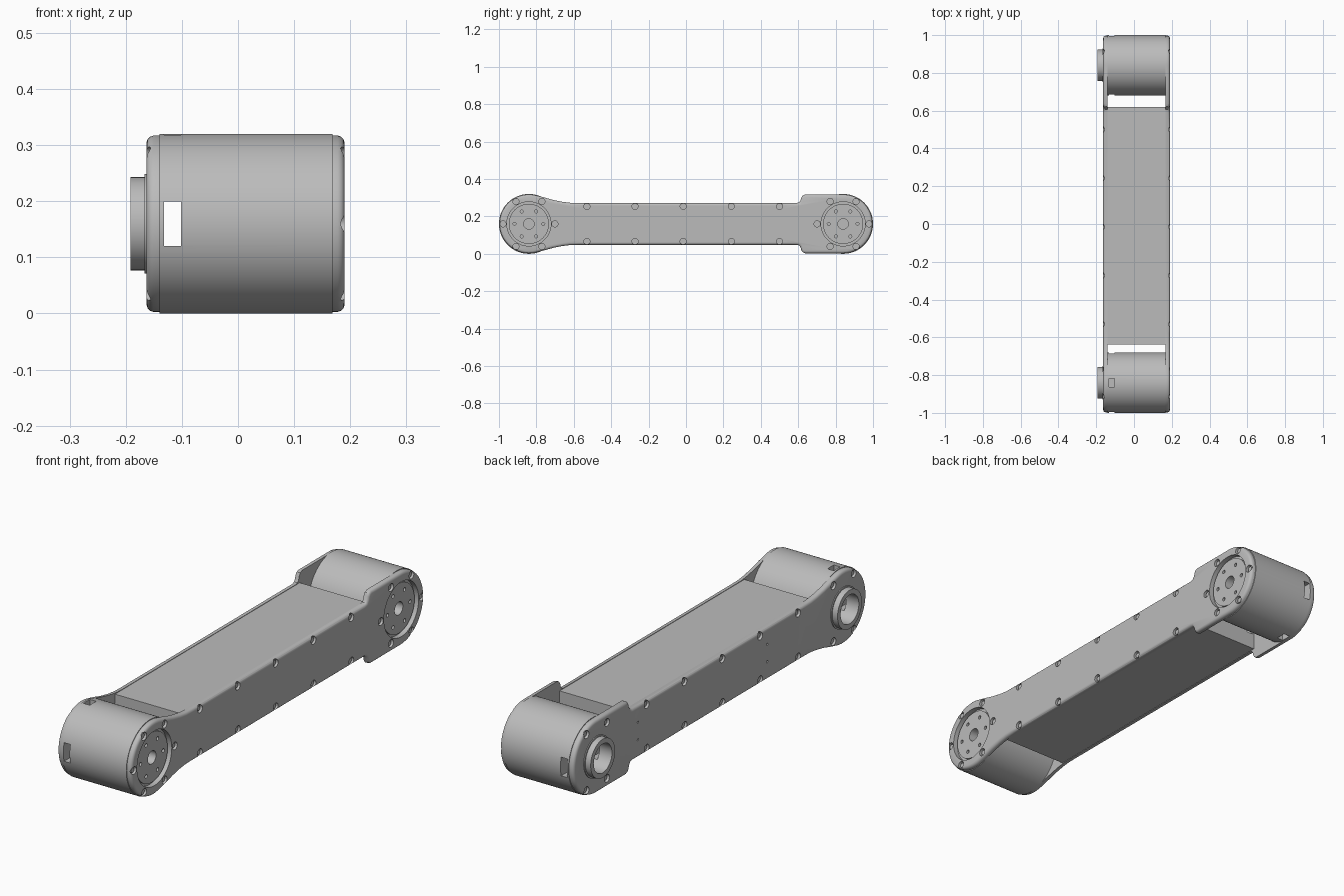
import bpy, bmesh, math
from mathutils import Matrix, Vector

if "Cube" in bpy.data.objects:
    bpy.data.objects.remove(bpy.data.objects["Cube"])

grey = bpy.data.materials.new("machined grey")
grey.use_nodes = True
COLOUR = (0.5, 0.5, 0.5, 1)
grey.diffuse_color = COLOUR
grey.node_tree.nodes["Principled BSDF"].inputs["Base Color"].default_value = COLOUR

MID = 0.16                   # height of the centre line
END = 0.84                   # distance of each joint axis from the middle
LEFT, RIGHT = 0.168, -0.14   # inner faces of the side plates
SIXTHS = [math.radians(a) for a in range(0, 360, 60)]


def cylinder(bm, x0, x1, y, z, r, seg=32):
    place = Matrix.Translation(((x0 + x1) / 2, y, z)) @ Matrix.Rotation(math.pi / 2, 4, 'Y')
    bmesh.ops.create_cone(bm, cap_ends=True, segments=seg, radius1=r, radius2=r,
                          depth=abs(x1 - x0), matrix=place)


def box(bm, lo, hi):
    lo, hi = Vector(lo), Vector(hi)
    place = Matrix.Translation((lo + hi) / 2) @ Matrix.Diagonal((*(hi - lo), 1))
    bmesh.ops.create_cube(bm, size=1, matrix=place)


def make(name, bm):
    bmesh.ops.recalc_face_normals(bm, faces=bm.faces)
    mesh = bpy.data.meshes.new(name)
    bm.to_mesh(mesh)
    bm.free()
    obj = bpy.data.objects.new(name, mesh)
    bpy.context.collection.objects.link(obj)
    mesh.materials.append(grey)
    return obj


def cut(obj, cutter_bm):
    cutter = make("cutter", cutter_bm)
    cutter.hide_render = True
    mod = obj.modifiers.new("cut", 'BOOLEAN')
    mod.operation, mod.solver, mod.object = 'DIFFERENCE', 'EXACT', cutter
    deps = bpy.context.evaluated_depsgraph_get()
    mesh = bpy.data.meshes.new_from_object(obj.evaluated_get(deps))
    obj.modifiers.clear()
    obj.data = mesh
    bpy.data.objects.remove(cutter)


def smooth(obj):
    bpy.ops.object.select_all(action='DESELECT')
    obj.select_set(True)
    bpy.context.view_layer.objects.active = obj
    bpy.ops.object.shade_smooth_by_angle(angle=math.radians(30))


def plate_outline():
    # Upper half from the front tip to the back tip, then mirrored below
    r = 0.157

    def arc(y, a0, a1, n):
        angles = [math.radians(a0 + (a1 - a0) * i / n) for i in range(n + 1)]
        return [(y + r * math.cos(a), r * math.sin(a)) for a in angles]
    upper = arc(-END, 180, 75, 28)
    upper += [(-0.76, 0.142), (-0.71, 0.128), (-0.66, 0.118), (-0.62, 0.113), (-0.58, 0.112)]
    upper += [(0.593, 0.112), (0.605, 0.115), (0.612, 0.124), (0.616, 0.139),
              (0.623, 0.151), (0.637, r)]
    upper += arc(END, 90, 0, 24)
    return upper + [(y, -z) for y, z in reversed(upper[1:-1])]


def side_plate(name, inner, outer):
    bm = bmesh.new()
    side = 1 if outer > inner else -1
    wall = outer - side * 0.012
    base = bm.faces.new([bm.verts.new((inner, y, MID + z)) for y, z in plate_outline()])
    moved = bmesh.ops.extrude_face_region(bm, geom=[base], use_keep_orig=True)["geom"]
    verts = [g for g in moved if isinstance(g, bmesh.types.BMVert)]
    bmesh.ops.translate(bm, verts=verts, vec=(wall - inner, 0, 0))
    bmesh.ops.recalc_face_normals(bm, faces=bm.faces)
    # Rounded outer rim
    cap = max(bm.faces, key=lambda f: side * f.calc_center_median().x)
    for width, rise in ((0.002, 0.006), (0.004, 0.004), (0.006, 0.002)):
        bmesh.ops.inset_region(bm, faces=[cap], thickness=width, depth=rise,
                               use_even_offset=True)
    return make(name, bm)


def screw_spots(side):
    spots = [(-0.53 + 0.2575 * i, MID + s * 0.094) for i in range(5) for s in (-1, 1)]
    for y in (-END, END):
        for a in SIXTHS:
            if side > 0 or abs(math.sin(a)) > 0.1:
                spots.append((y + 0.139 * math.cos(a), MID + 0.139 * math.sin(a)))
    return spots


# Side plates with counterbored screws
for name, inner, outer, opening in (("left_plate", LEFT, 0.19, 0.118),
                                    ("right_plate", RIGHT, -0.163, 0.062)):
    side = 1 if outer > 0 else -1
    plate = side_plate(name, inner, outer)
    holes, heads = bmesh.new(), bmesh.new()
    for y, z in screw_spots(side):
        cylinder(holes, outer - side * 0.014, outer + side * 0.02, y, z, 0.0165, 20)
        cylinder(heads, outer - side * 0.016, outer - side * 0.007, y, z, 0.011, 16)
    for y in (-END, END):
        cylinder(holes, inner - side * 0.02, outer + side * 0.02, y, MID, opening, 64)
    if side < 0:
        for y in (-0.32, 0.56):
            for z in (0.125, 0.2):
                cylinder(holes, outer + 0.01, outer - 0.02, y, z, 0.005, 12)
    cut(plate, holes)
    smooth(plate)
    smooth(make(name + "_screws", heads))


def cable_slot(bm):
    box(bm, (-0.132, -1.1, 0.12), (-0.102, 1.1, 0.2))


# Central beam
bm = bmesh.new()
box(bm, (RIGHT, -0.637, MID - 0.11), (LEFT, 0.62, MID + 0.11))
beam = make("beam", bm)
bm = bmesh.new()
cable_slot(bm)
cut(beam, bm)

# Joint at each end
for label, y, port_z in (("front", -END, 0.31), ("back", END, 0.01)):
    bm = bmesh.new()
    cylinder(bm, RIGHT, LEFT, y, MID, 0.16, 128)
    drum = make(label + "_drum", bm)
    bm = bmesh.new()
    cable_slot(bm)
    cut(drum, bm)
    bm = bmesh.new()
    box(bm, (-0.132, y - 0.022, port_z - 0.03), (-0.102, y + 0.022, port_z + 0.03))
    cylinder(bm, -0.3, -0.06, y, MID, 0.062, 64)
    cylinder(bm, 0.13, 0.3, y, MID, 0.028)
    cut(drum, bm)
    smooth(drum)

    # Output flange sunk in the left plate
    bm = bmesh.new()
    cylinder(bm, 0.16, 0.178, y, MID, 0.107, 64)
    flange = make(label + "_flange", bm)
    bm = bmesh.new()
    cylinder(bm, 0.1, 0.3, y, MID, 0.028)
    for a in SIXTHS:
        cylinder(bm, 0.165, 0.2, y + 0.077 * math.cos(a), MID + 0.077 * math.sin(a), 0.008, 16)
    cut(flange, bm)
    smooth(flange)

    # Hollow bearing ring standing out of the right plate
    for part, reach, radius in (("collar", -0.167, 0.089), ("ring", -0.192, 0.083)):
        bm = bmesh.new()
        cylinder(bm, -0.15, reach, y, MID, radius, 64)
        ring = make(label + "_" + part, bm)
        bm = bmesh.new()
        cylinder(bm, -0.1, -0.3, y, MID, 0.062, 64)
        cut(ring, bm)
        smooth(ring)
